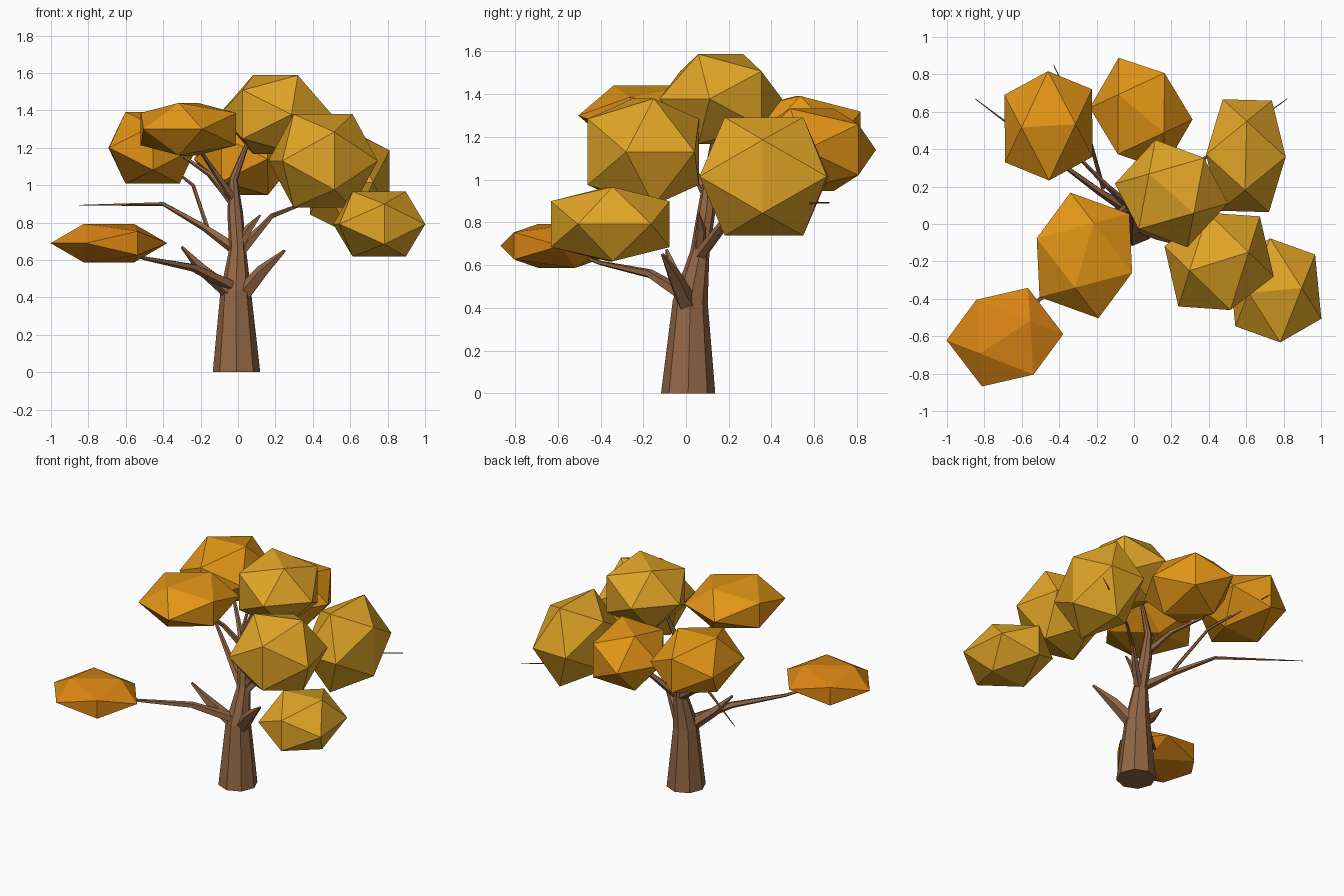
import bpy, bmesh, math
from mathutils import Vector, Matrix

if "Cube" in bpy.data.objects:
    bpy.data.objects.remove(bpy.data.objects["Cube"])

T = (1 + math.sqrt(5)) / 2


def material(name, rgb):
    m = bpy.data.materials.new(name)
    m.diffuse_color = (*rgb, 1)
    m.use_nodes = True
    m.node_tree.nodes["Principled BSDF"].inputs["Base Color"].default_value = m.diffuse_color
    return m


BARK = material("bark", (0.29, 0.135, 0.06))
ORANGE = material("orange_leaf", (0.72, 0.24, 0.007))
AMBER = material("amber_leaf", (0.76, 0.30, 0.008))
GOLD = material("gold_leaf", (0.76, 0.38, 0.02))


def finish(bm, name, mat):
    bmesh.ops.recalc_face_normals(bm, faces=bm.faces[:])
    me = bpy.data.meshes.new(name)
    bm.to_mesh(me)
    bm.free()
    me.materials.append(mat)
    bpy.context.collection.objects.link(bpy.data.objects.new(name, me))


def limb(name, pts, sides=5):
    """Tapered tube through points (x, y, z, radius)."""
    bm = bmesh.new()
    P = [Vector(p[:3]) for p in pts]
    rings = []
    for i, p in enumerate(P):
        d = (P[min(i + 1, len(P) - 1)] - P[max(i - 1, 0)]).normalized()
        if p.z == 0:
            d = Vector((0, 0, 1))      # flat foot on the ground
        side = d.cross(Vector((0, 1, 0))).normalized()
        up = side.cross(d)
        rings.append([bm.verts.new(p + pts[i][3] * (side * math.cos(a) + up * math.sin(a)))
                      for a in (2 * math.pi * k / sides for k in range(sides))])
    for r, s in zip(rings, rings[1:]):
        for k in range(sides):
            j = (k + 1) % sides
            bm.faces.new((r[k], r[j], s[j], s[k]))
    bm.faces.new(rings[0])
    bm.faces.new(rings[-1])
    finish(bm, name, BARK)


def leaf_clump(name, centre, u, v, h, mat):
    """Stretched icosahedron: u, v are its ground axes, h its half height."""
    bm = bmesh.new()
    for a in (-1, 1):
        for b in (-T, T):
            for co in ((a, 0, b), (0, b, a), (b, a, 0)):
                bm.verts.new(co)
    bmesh.ops.convex_hull(bm, input=bm.verts[:])
    m = Matrix(((u[0], v[0], 0), (u[1], v[1], 0), (0, 0, h))) * (1 / T)
    bm.transform(Matrix.Translation(centre) @ m.to_4x4())
    finish(bm, name, mat)


# Trunk
limb("trunk", [(-.008, .01, 0, .127), (-.012, .02, .43, .082), (-.002, .065, .66, .045),
               (-.015, .095, .85, .042), (-.025, .11, 1.03, .024), (.06, .14, 1.25, .01)], 8)

# Branches and short stubs
branches = {
    "branch_low_left": [(-.03, -.01, .46, .035), (-.24, -.17, .56, .022),
                        (-.5, -.4, .61, .011), (-.72, -.62, .69, .004)],
    "stub_left": [(-.03, 0, .42, .045), (-.19, -.05, .55, .032), (-.3, -.09, .67, .008)],
    "stub_right": [(.02, .01, .41, .05), (.13, -.05, .54, .036), (.25, -.11, .65, .008)],
    "branch_long_left": [(0, .06, .65, .035), (-.18, .17, .775, .02),
                         (-.4, .33, .9, .011), (-.85, .67, .893, .002)],
    "branch_back_left": [(-.165, .19, .78, .012), (-.24, .46, 1.0, .01), (-.43, .85, 1.15, .002)],
    "branch_right": [(.01, .06, .64, .032), (.18, .2, .835, .014), (.32, .31, .89, .01),
                     (.82, .67, .89, .002)],
    "stub_upper_right": [(0, .06, .66, .03), (.06, .07, .77, .024), (.12, .06, .84, .005)],
    "branch_upper_left": [(-.02, .09, .9, .026), (-.14, .2, 1.05, .015), (-.36, .42, 1.2, .006)],
    "branch_upper_front": [(-.02, .1, .92, .024), (-.13, .02, 1.08, .015), (-.24, -.12, 1.24, .006)],
}
for name, pts in branches.items():
    limb(name, pts)

# Leaf clumps
clumps = [
    ((-.69, -.605, .69), (.2175, .14), (.153, -.2), .103, ORANGE),
    ((-.457, .525, 1.2), (.234, .015), (-.003, .292), .192, AMBER),
    ((.038, .59, 1.14), (.1975, -.165), (.125, .217), .193, AMBER),
    ((-.265, -.168, 1.3), (.0825, .279), (.255, -.092), .14, AMBER),
    ((.2, .163, 1.378), (.194, -.17), (.175, .19), .21, GOLD),
    ((.455, -.2, 1.13), (.255, .08), (.06, -.26), .25, GOLD),
    ((.755, -.355, .792), (.23, .02), (-.027, .278), .174, GOLD),
    ((.598, .365, 1.015), (.008, .298), (.213, -.006), .277, GOLD),
]
for i, (c, u, v, h, mat) in enumerate(clumps, 1):
    leaf_clump(f"leaf_clump_{i}", c, u, v, h, mat)
